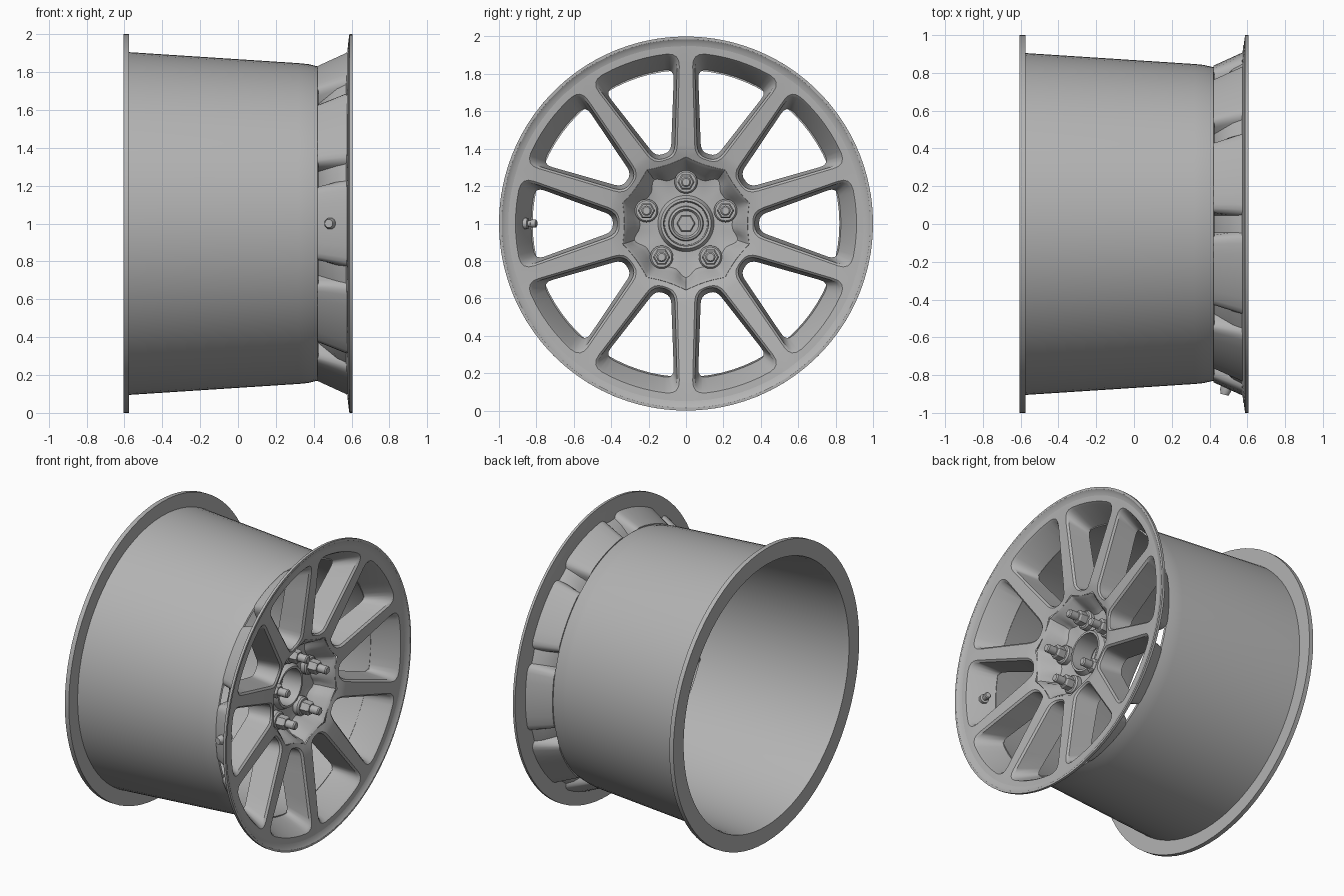
import bpy, bmesh, math
from math import sin, cos, pi, radians, hypot, atan2
from mathutils import Vector

if "Cube" in bpy.data.objects:
    bpy.data.objects.remove(bpy.data.objects["Cube"])

H = radians(18)  # half of one window sector

metal = bpy.data.materials.new("dark_grey_metal")
metal.diffuse_color = (.45, .45, .45, 1)
metal.use_nodes = True
metal.node_tree.nodes["Principled BSDF"].inputs["Base Color"].default_value = metal.diffuse_color


def finish(bm, name, angle=32):
    bmesh.ops.remove_doubles(bm, verts=bm.verts, dist=0.0004)
    bmesh.ops.recalc_face_normals(bm, faces=bm.faces)
    me = bpy.data.meshes.new(name)
    bm.to_mesh(me)
    bm.free()
    me.materials.append(metal)
    ob = bpy.data.objects.new(name, me)
    bpy.context.collection.objects.link(ob)
    bpy.ops.object.select_all(action='DESELECT')
    ob.select_set(True)
    bpy.context.view_layer.objects.active = ob
    bpy.ops.object.shade_smooth_by_angle(angle=radians(angle))
    return ob


def polar(x, r, a):
    return Vector((x, r * cos(a), 1 + r * sin(a)))


def lathe(name, prof, n=80, mod=None, place=None):
    """Revolve a closed (x, r) profile about the wheel axis, or about a placed local axis."""
    bm = bmesh.new()
    rings = []
    for i in range(n):
        a = 2 * pi * i / n
        ring = []
        for x, r in prof:
            if mod:
                r += mod(x, r, a)
            p = place(x, r * cos(a), r * sin(a)) if place else polar(x, r, a)
            ring.append(bm.verts.new(p))
        rings.append(ring)
    m = len(prof)
    for i in range(n):
        p, q = rings[i], rings[(i + 1) % n]
        for j in range(m):
            k = (j + 1) % m
            if prof[j][1] == 0 and prof[k][1] == 0:
                continue
            bm.faces.new((p[j], p[k], q[k], q[j]))
    bmesh.ops.dissolve_degenerate(bm, dist=0.0001, edges=bm.edges)
    return finish(bm, name)


# ---- barrel with rear flange, and thin front lip
lathe("barrel", [(-.605, 1), (-.575, 1), (-.575, .905), (.32, .847), (.37, .842), (.42, .83),
                 (.425, .82), (.33, .826), (-.56, .882), (-.605, .89)])
lathe("front_lip", [(.605, 1), (.605, .985), (.593, .968), (.588, .94), (.58, .94), (.588, 1)], n=100)


# ---- spoked face: one window sector repeated ten times
def half_loop(si, ro, hwi, hwo, di, do):
    """Upper half of a rounded window outline, from inner middle to outer middle."""
    def edge(s, hw):
        return Vector((s * cos(H) + hw * sin(H), s * sin(H) - hw * cos(H)))

    def bez(a, b, c):
        return [a * (1 - t) ** 2 + b * 2 * t * (1 - t) + c * t * t for t in (0, .25, .5, .75, 1)]

    c1, c2 = edge(si, hwi), edge((ro * ro - hwo * hwo) ** .5, hwo)
    d = (c2 - c1).normalized()
    di = min(di, c1.y * .85)
    inner = bez(c1 - Vector((0, di)), c1, c1 + d * di * 1.2)
    ang = atan2(c2.y, c2.x) - do / ro
    outer = bez(c2 - d * do, c2, Vector((ro * cos(ang), ro * sin(ang))))
    side = [inner[-1].lerp(outer[0], t) for t in (.25, .5, .75)]
    arc = [Vector((ro * cos(ang * t), ro * sin(ang * t))) for t in (.66, .33, 0)]
    return [Vector((c1.x, 0))] + inner + side + outer + arc


def crest(a):
    """The hub edge is pointed towards each spoke (t = 1) and rounded at each window (t = 0)."""
    t = abs((a + H) % (2 * H) - H) / H
    return .026 * t * t


def border(base, rin, rout):
    """Sector boundary points that match the window outline one to one."""
    out = []
    for i, p in enumerate(base):
        if i < 4:
            t = (0, .4, .7, 1)[i]
            r = rin + .026 * t * t
            out.append(Vector((r * cos(H * t), r * sin(H * t))))
        elif i < 11:
            s = p.x * cos(H) + p.y * sin(H)
            out.append(Vector((s * cos(H), s * sin(H))))
        else:
            a = H if i == 11 else atan2(p.y, p.x)
            out.append(Vector((rout * cos(a), rout * sin(a))))
    return out


def ramp(r, pts):
    for (r0, x0), (r1, x1) in zip(pts, pts[1:]):
        if r < r1:
            return x0 + (x1 - x0) * max(0, (r - r0) / (r1 - r0))
    return pts[-1][1]


def x_front(r): return ramp(r, [(.33, .50), (.40, .525), (.85, .58), (.93, .59)])
def x_wall(r): return ramp(r, [(.36, .35), (.82, .42)])
def x_back(r): return ramp(r, [(.33, .36), (.815, .43), (.865, .57), (.96, .58)])


base = half_loop(.36, .912, .048, .034, .05, .07)
edge_b = border(base, .33, .955)
loops = [
    [(p, x_front(p.length)) for p in edge_b],
    [(p, x_front(p.length)) for p in base],
    [(p, x_front(p.length) - .012) for p in half_loop(.366, .902, .060, .046, .05, .07)],
    [(p, x_wall(p.length)) for p in half_loop(.385, .828, .080, .064, .05, .05)],
    [(p, x_wall(p.length)) for p in half_loop(.37, .838, .068, .056, .05, .05)],
    [(p, x_back(p.length)) for p in half_loop(.362, .908, .053, .043, .05, .06)],
    [(p, x_back(p.length)) for p in edge_b],
]
bm = bmesh.new()
for k in range(10):
    rows = []
    for lp in loops:
        full = [(p.x, p.y, x) for p, x in lp] + [(p.x, -p.y, x) for p, x in lp[-2:0:-1]]
        rows.append([bm.verts.new(polar(x, hypot(u, v), atan2(v, u) + 2 * H * k)) for u, v, x in full])
    n = len(rows[0])
    for a, b in zip(rows, rows[1:]):
        for i in range(n):
            j = (i + 1) % n
            bm.faces.new((a[i], a[j], b[j], b[i]))
finish(bm, "spoked_face", 35)


# ---- dished hub with scalloped pockets between and beside the bolts
def scallop(x, r, a):
    if x > .45:
        return crest(a)
    if not (.23 < r < .29 and x > .35):
        return 0
    pocket = max(0, cos(5 * (a + pi / 2))) ** 4
    bolt = max(0, cos(5 * (a - pi / 2))) ** 2
    return .042 * pocket + .024 * bolt


lathe("hub", [(.20, 0), (.20, .14), (.30, .15), (.30, .30), (.345, .355), (.49, .336), (.501, .329),
              (.485, .312), (.405, .272), (.375, .247), (.365, .205), (.365, .15), (.395, .134),
              (.395, .12), (.24, .114), (.24, 0)], n=120, mod=scallop)

# ---- centre cap and hex, deep in the bore
lathe("centre_cap", [(.23, 0), (.23, .095), (.275, .09), (.28, .078), (.265, .068), (.265, 0)], n=40)
lathe("centre_hex", [(.25, 0), (.25, .05), (.285, .05), (.29, .044), (.29, 0)], n=6)

# ---- five wheel bolts: washer, hex nut, stud
for k in range(5):
    a = pi / 2 + k * 2 * pi / 5
    cy, cz = .222 * cos(a), 1 + .222 * sin(a)

    def at(x, u, v, cy=cy, cz=cz):
        return Vector((x, cy + u, cz + v))

    lathe(f"washer_{k}", [(.35, 0), (.35, .062), (.395, .062), (.405, .054), (.405, 0)], n=24, place=at)
    lathe(f"nut_{k}", [(.395, 0), (.395, .046), (.455, .046), (.465, .038), (.465, 0)], n=6, place=at)
    lathe(f"stud_{k}", [(.45, 0), (.45, .027), (.523, .027), (.53, .02), (.53, 0)], n=16, place=at)

# ---- tyre valve through the window wall on the -y side
axis = Vector((.25, 1, 0)).normalized()
side = Vector((axis.y, -axis.x, 0))


def valve_at(t, u, v):
    return Vector((.49, -.86, 1)) + axis * t + side * u + Vector((0, 0, v))


lathe("valve", [(-.045, 0), (-.045, .022), (-.02, .03), (.015, .03), (.018, .017), (.032, .017),
                (.034, .021), (.06, .021), (.064, .016), (.064, 0)], n=16, place=valve_at)
